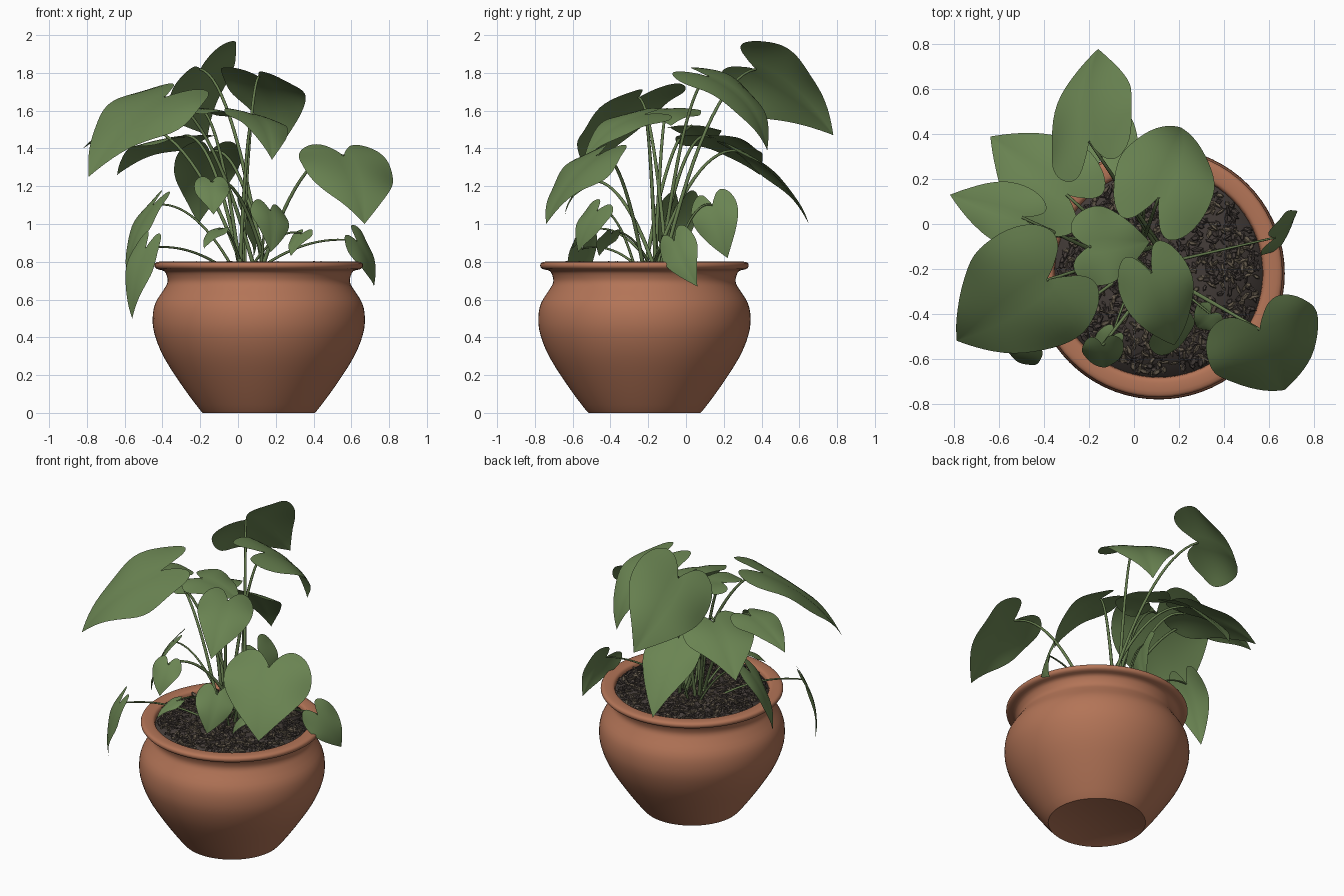
import bpy, bmesh, math, random
from mathutils import Vector, Matrix

if "Cube" in bpy.data.objects:
    bpy.data.objects.remove(bpy.data.objects["Cube"])

random.seed(4)
CX, CY = 0.11, -0.22          # pot axis


def mat(name, rgb):
    m = bpy.data.materials.new(name)
    m.diffuse_color = (*rgb, 1)
    m.use_nodes = True
    m.node_tree.nodes["Principled BSDF"].inputs["Base Color"].default_value = m.diffuse_color
    return m


TERRACOTTA = mat("terracotta", (0.45, 0.175, 0.095))
LEAF = mat("leaf_green", (0.145, 0.232, 0.085))
STEM = mat("stem_green", (0.13, 0.2, 0.075))
SOIL = mat("dark_soil", (0.058, 0.046, 0.041))
BARK = mat("bark_brown", (0.125, 0.1, 0.07))


def finish(name, bm, mats, smooth=True):
    bmesh.ops.recalc_face_normals(bm, faces=bm.faces)
    me = bpy.data.meshes.new(name)
    bm.to_mesh(me)
    bm.free()
    for m in mats:
        me.materials.append(m)
    for p in me.polygons:
        p.use_smooth = smooth
    ob = bpy.data.objects.new(name, me)
    bpy.context.collection.objects.link(ob)
    return ob


def spline(pts, n):
    """Catmull-Rom samples through 2D points."""
    out = []
    for i in range(len(pts) - 1):
        a, b, c, d = (Vector(pts[max(0, min(len(pts) - 1, i + k))]) for k in (-1, 0, 1, 2))
        for s in range(n):
            t = s / n
            out.append(0.5 * (2 * b + (c - a) * t + (2 * a - 5 * b + 4 * c - d) * t * t
                              + (3 * b - a - 3 * c + d) * t ** 3))
    out.append(Vector(pts[-1]))
    return out


def lathe(name, profile, material, seg=72):
    bm = bmesh.new()
    rings = []
    for r, z in profile:
        rings.append([bm.verts.new((CX + r * math.cos(2 * math.pi * i / seg),
                                    CY + r * math.sin(2 * math.pi * i / seg), z)) for i in range(seg)])
    for a, b in zip(rings, rings[1:]):
        for i in range(seg):
            j = (i + 1) % seg
            bm.faces.new((a[i], a[j], b[j], b[i]))
    bm.faces.new(rings[0])
    bm.faces.new(rings[-1])
    return finish(name, bm, [material])


# pot: foot, belly, neck, rolled rim and inner wall
body = spline([(0.29, 0.0), (0.308, 0.012), (0.40, 0.135), (0.50, 0.29), (0.55, 0.41), (0.562, 0.5),
               (0.548, 0.58), (0.505, 0.65), (0.485, 0.685), (0.484, 0.715), (0.50, 0.75), (0.54, 0.762),
               (0.552, 0.78), (0.54, 0.798), (0.49, 0.8), (0.466, 0.785), (0.46, 0.72)], 3)
pot = lathe("pot", body, TERRACOTTA)
bpy.context.view_layer.objects.active = pot
pot.select_set(True)
bpy.ops.object.shade_smooth_by_angle(angle=math.radians(40))

# soil bed
lathe("soil", [(0.463, 0.75), (0.463, 0.772), (0.2, 0.78)], SOIL)

# bark chips strewn over the soil
bm = bmesh.new()
for i in range(1300):
    r, a = 0.445 * math.sqrt(random.random()), random.uniform(0, 2 * math.pi)
    pos = Vector((CX + r * math.cos(a), CY + r * math.sin(a), random.uniform(0.776, 0.795)))
    rot = (Matrix.Rotation(random.uniform(0, 6.28), 4, 'Z') @ Matrix.Rotation(random.uniform(-0.4, 0.4), 4, 'Y')
           @ Matrix.Rotation(random.uniform(-0.6, 0.6), 4, 'X'))
    size = Matrix.Diagonal((random.uniform(0.025, 0.055), random.uniform(0.01, 0.024), 0.007, 1))
    chip = bmesh.ops.create_cone(bm, cap_ends=True, segments=5, radius1=0.6, radius2=0.4, depth=1,
                                 matrix=Matrix.Translation(pos) @ rot @ size)
    kind = int(random.random() < 0.45)
    for f in {f for v in chip["verts"] for f in v.link_faces}:
        f.material_index = kind
finish("bark_chips", bm, [SOIL, BARK], smooth=False)

# heart-shaped half outline: u along the midrib, v across
HALF = spline([(0, 0), (-0.1, 0.1), (-0.22, 0.3), (-0.24, 0.54), (-0.14, 0.8), (0.06, 0.97),
               (0.3, 0.95), (0.55, 0.7), (0.8, 0.33), (1, 0)], 4)


def leaf(name, base, tip, half, roll, arch):
    """Heart leaf from stalk joint to tip, rolled about its midrib by degrees."""
    base, tip = Vector(base), Vector(tip)
    d = tip - base
    length = d.length
    d.normalize()
    flat = d.cross(Vector((0, 0, 1))).normalized()
    s = flat * math.cos(math.radians(roll)) + flat.cross(d) * math.sin(math.radians(roll))
    n = s.cross(d)
    if n.z < 0:
        n = -n
    phase = random.uniform(0, 6)
    bm = bmesh.new()
    cols = 6
    for sign in (1, -1):
        rows = []
        for p in HALF:
            row = []
            for j in range(cols + 1):
                t = j / cols
                u = max(p.x, 0) * (1 - t) + p.x * t
                v = sign * p.y * t
                h = length * arch * 4 * (u - u * u)
                h += half * (0.12 * abs(v) - 0.24 * v * v)
                h += half * 0.08 * v * v * math.sin(7 * u + phase + 2 * sign)
                row.append(bm.verts.new(base + d * (length * u) + s * (half * v) + n * h))
            rows.append(row)
        for a, b in zip(rows, rows[1:]):
            for j in range(cols):
                bm.faces.new((a[j], a[j + 1], b[j + 1], b[j]))
    bmesh.ops.remove_doubles(bm, verts=bm.verts, dist=0.0004)
    finish(name, bm, [LEAF])


# stalks: one bevelled curve, a spline per leaf
cu = bpy.data.curves.new("stalks", 'CURVE')
cu.dimensions = '3D'
cu.bevel_depth = 0.01
cu.bevel_resolution = 2
cu.materials.append(STEM)


def stalk(joint):
    """Arching stalk from the crown to the leaf joint."""
    b = Vector(joint)
    a = random.uniform(0, 6.28)
    root = Vector((0.08 + 0.07 * math.cos(a), -0.17 + 0.07 * math.sin(a), 0.76))
    root.x += 0.15 * (b.x - root.x) * (b.z < 1.2)
    root.y += 0.15 * (b.y - root.y) * (b.z < 1.2)
    mid = root.lerp(b, 0.5)
    mid.z = b.z + (0.08 if b.z > 1.2 else 0.04) - 0.12 * (b.z > 1.5)
    sp = cu.splines.new('POLY')
    sp.points.add(15)
    for i, p in enumerate(sp.points):
        t = i / 15
        p.co = (*(root * (1 - t) ** 2 + mid * (2 * t * (1 - t)) + b * t * t), 1)
        p.radius = (1.1 - 0.45 * t) * (1 if b.z > 1.2 else 0.7)


def plant(name, joint, tip, half, roll=0, arch=0.08):
    leaf(name, joint, tip, half, roll, arch)
    stalk(joint)


# tall leaves
plant("leaf_top_back", (-0.2, 0.37, 1.82), (-0.16, 0.78, 1.47), 0.27, 48)
plant("leaf_centre_back", (0.11, 0.12, 1.78), (0.21, 0.43, 1.39), 0.23, -10, 0.15)
plant("leaf_left_back", (-0.3, 0.13, 1.46), (-0.64, 0.39, 1.26), 0.22)
plant("leaf_low_back", (-0.15, 0.3, 1.38), (-0.21, 0.65, 1.0), 0.18)
plant("leaf_big_left", (-0.39, -0.25, 1.67), (-0.79, -0.52, 1.25), 0.3, 11)
plant("leaf_far_left", (-0.5, 0.03, 1.52), (-0.82, 0.13, 1.4), 0.14)
plant("leaf_centre_left", (-0.2, -0.1, 1.61), (0.07, -0.08, 1.52), 0.18)
plant("leaf_centre_front", (0.08, -0.22, 1.58), (0.18, -0.54, 1.34), 0.17, 15, 0.12)
plant("leaf_big_right", (0.56, -0.47, 1.36), (0.67, -0.74, 1.0), 0.27, 3)
# low leaves near the rim
plant("leaf_front_heart", (-0.14, -0.54, 1.22), (-0.13, -0.64, 1.05), 0.095)
plant("leaf_front_low", (0.17, -0.47, 1.07), (0.17, -0.57, 0.85), 0.12, 36)
plant("leaf_front_small", (-0.1, -0.5, 0.97), (-0.18, -0.6, 0.87), 0.06)
plant("leaf_right_small", (0.34, -0.4, 0.95), (0.28, -0.46, 0.83), 0.07)
plant("leaf_right_rim", (0.63, -0.06, 0.91), (0.72, 0.06, 0.67), 0.11, 104)
plant("leaf_left_hanging", (-0.49, -0.55, 0.87), (-0.56, -0.56, 0.5), 0.1, 36)
plant("leaf_left_low", (-0.45, -0.04, 1.1), (-0.59, -0.07, 0.74), 0.12, 10)
plant("leaf_back_low", (0.05, 0.14, 1.1), (0.08, 0.22, 0.82), 0.13, 97)

stalks = bpy.data.objects.new("stalks", cu)
bpy.context.collection.objects.link(stalks)
bpy.ops.object.select_all(action='DESELECT')
stalks.select_set(True)
bpy.context.view_layer.objects.active = stalks
bpy.ops.object.convert(target='MESH')
bpy.ops.object.shade_smooth()
